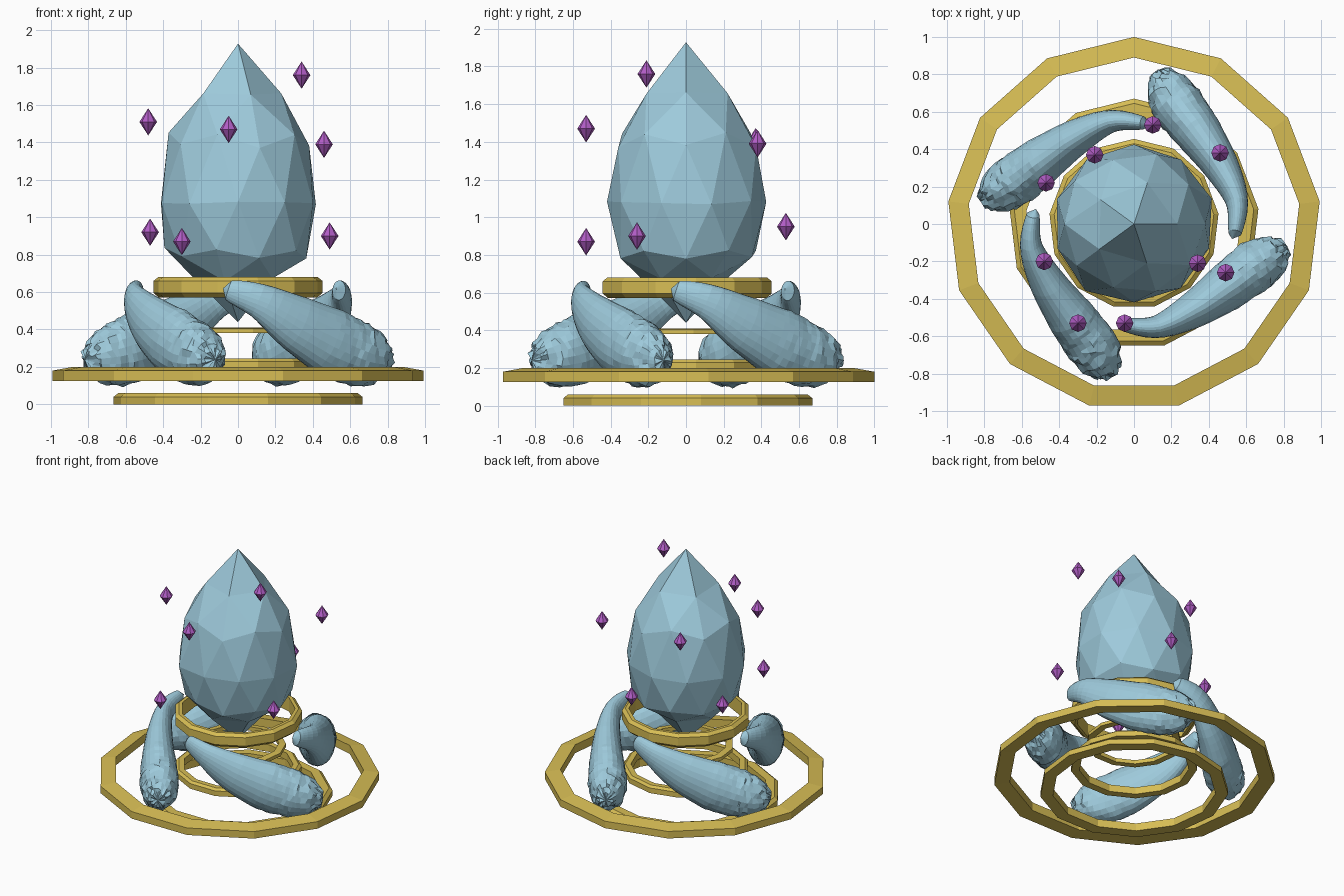
import bpy, bmesh, math, random
from mathutils import Vector, Matrix

if "Cube" in bpy.data.objects:
    bpy.data.objects.remove(bpy.data.objects["Cube"])

random.seed(4)


def material(name, rgb):
    m = bpy.data.materials.new(name)
    m.diffuse_color = (*rgb, 1)
    m.use_nodes = True
    m.node_tree.nodes["Principled BSDF"].inputs["Base Color"].default_value = m.diffuse_color
    return m


BLUE = material("pale blue", (0.34, 0.59, 0.71))
GOLD = material("gold", (0.68, 0.51, 0.09))
PURPLE = material("violet", (0.44, 0.11, 0.56))


def finish(bm, name, mat):
    bmesh.ops.recalc_face_normals(bm, faces=bm.faces[:])
    me = bpy.data.meshes.new(name)
    bm.to_mesh(me)
    bm.free()
    me.materials.append(mat)
    ob = bpy.data.objects.new(name, me)
    bpy.context.collection.objects.link(ob)
    return ob


def bridge(bm, a, b):
    n = len(a)
    for i in range(n):
        bm.faces.new((a[i], a[(i + 1) % n], b[(i + 1) % n], b[i]))


def ring(name, profile, sides=13):
    """Revolve a closed (radius, z) profile into a faceted hoop."""
    bm = bmesh.new()
    loops = []
    for i in range(sides):
        a = math.pi / 2 + math.tau * i / sides
        loops.append([bm.verts.new((r * math.cos(a), r * math.sin(a), z)) for r, z in profile])
    for i in range(sides):
        bridge(bm, loops[i], loops[(i + 1) % sides])
    return finish(bm, name, GOLD)


def lerp_table(t, table):
    for (a, va), (b, vb) in zip(table, table[1:]):
        if t <= b:
            return va + (vb - va) * (t - a) / (b - a)
    return table[-1][1]


# Gold hoops
ring("base_hoop", [(0.67, 0), (0.67, 0.04), (0.645, 0.06), (0.58, 0.06), (0.58, 0)])
ring("outer_hoop", [(1.0, 0.125), (1.0, 0.18), (0.89, 0.2), (0.89, 0.135)])
ring("lower_inner_hoop", [(0.45, 0.19), (0.45, 0.23), (0.43, 0.245), (0.39, 0.245), (0.39, 0.19)])
ring("middle_hoop", [(0.34, 0.38), (0.34, 0.405), (0.29, 0.41), (0.29, 0.38)])
ring("collar_hoop", [(0.425, 0.57), (0.455, 0.595), (0.455, 0.66), (0.43, 0.68),
                     (0.405, 0.68), (0.405, 0.57)])

# Large faceted crystal: an ico sphere with both poles drawn out
bm = bmesh.new()
bmesh.ops.create_icosphere(bm, subdivisions=2, radius=1)
heights = [(-1, 0.44), (-0.85, 0.67), (-0.526, 0.79), (-0.447, 0.83), (0, 1.08),
           (0.447, 1.38), (0.526, 1.45), (0.85, 1.65), (1.001, 1.93)]
for v in bm.verts:
    z = max(-1, min(1, v.co.z))
    pole = abs(z) > 0.95
    j = 0 if pole else 0.012
    k = 0.43 + random.uniform(-j, j)
    v.co = Vector((v.co.x * k, v.co.y * k, lerp_table(z, heights) + random.uniform(-j, j)))
finish(bm, "large_crystal", BLUE)


# Four curved roots, thin and smooth at the top, thick and ragged at the foot
PATH = [Vector(p) for p in ((-0.05, -0.54, 0.61), (0.12, -0.55, 0.55), (0.3, -0.47, 0.44),
                            (0.48, -0.35, 0.34), (0.64, -0.23, 0.27), (0.8, -0.13, 0.24))]
WIDTH = [(0, 0.035), (0.2, 0.06), (0.4, 0.095), (0.6, 0.125), (0.8, 0.14), (0.9, 0.12), (1, 0.05)]
HEIGHT = [(0, 0.055), (0.2, 0.095), (0.4, 0.15), (0.6, 0.185), (0.8, 0.175), (0.9, 0.145), (1, 0.06)]


def path_point(t):
    """Catmull-Rom through PATH."""
    s = min(t, 0.9999) * (len(PATH) - 1)
    i = int(s)
    u = s - i
    p = [PATH[max(0, min(len(PATH) - 1, i + d))] for d in (-1, 0, 1, 2)]
    return 0.5 * (2 * p[1] + (p[2] - p[0]) * u + (2 * p[0] - 5 * p[1] + 4 * p[2] - p[3]) * u * u
                  + (3 * p[1] - p[0] - 3 * p[2] + p[3]) * u ** 3)


def root(name, angle):
    bm = bmesh.new()
    sides = 24
    stations = [i / 12 * 0.55 for i in range(12)] + [0.55 + 0.45 * i / 16 for i in range(17)]
    loops = []
    for t in stations:
        c = path_point(t)
        d = (path_point(min(1, t + 0.02)) - path_point(max(0, t - 0.02))).normalized()
        side = d.cross(Vector((0, 0, 1))).normalized()
        up = side.cross(d)
        rough = max(0, t - 0.5) * 2 * 0.02
        w, h = lerp_table(t, WIDTH), lerp_table(t, HEIGHT)
        loop = []
        for k in range(sides):
            a = math.tau * k / sides
            off = side * w * math.cos(a) + up * h * math.sin(a)
            off *= 1 + random.uniform(-rough, rough) * 3.5
            loop.append(bm.verts.new(c + off + d * random.uniform(-rough, rough)))
        loops.append(loop)
    for a, b in zip(loops, loops[1:]):
        bridge(bm, a, b)
    # rounded caps
    for loop, c in ((loops[0], PATH[0] + Vector((-0.03, 0.015, 0.01))), (loops[-1], PATH[-1] + Vector((0.02, 0.01, 0)))):
        tip = bm.verts.new(c)
        for k in range(sides):
            bm.faces.new((loop[k], loop[(k + 1) % sides], tip))
    bmesh.ops.rotate(bm, verts=bm.verts[:], cent=(0, 0, 0), matrix=Matrix.Rotation(angle, 3, 'Z'))
    return finish(bm, name, BLUE)


for i in range(4):
    root(f"root_{i + 1}", i * math.pi / 2)

# Floating violet shards
SHARDS = [(0.1, 0.53, 0.95), (0.46, 0.38, 1.39), (-0.21, 0.37, 1.40), (-0.47, 0.22, 0.92),
          (-0.48, -0.2, 1.51), (0.34, -0.21, 1.76), (0.49, -0.26, 0.9), (-0.3, -0.53, 0.87),
          (-0.05, -0.53, 1.47)]
for i, p in enumerate(SHARDS):
    bm = bmesh.new()
    belt = [bm.verts.new((0.047 * math.cos(math.tau * k / 8), 0.047 * math.sin(math.tau * k / 8), 0))
            for k in range(8)]
    for z in (0.073, -0.073):
        tip = bm.verts.new((0, 0, z))
        for k in range(8):
            bm.faces.new((belt[k], belt[(k + 1) % 8], tip))
    finish(bm, f"shard_{i + 1}", PURPLE).location = p
